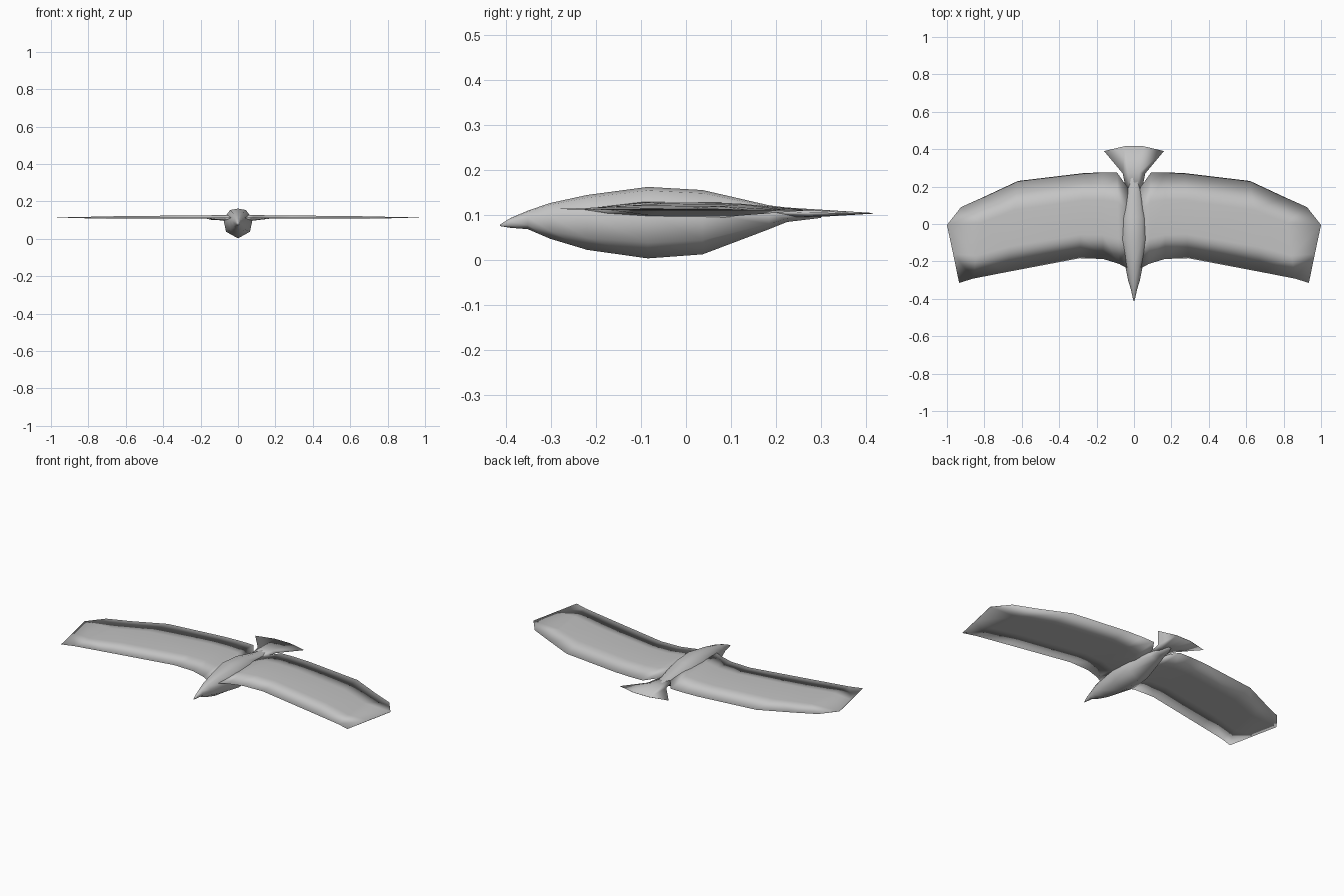
import bpy, bmesh
from mathutils import Vector

cube = bpy.data.objects.get("Cube")
if cube:
    bpy.data.objects.remove(cube, do_unlink=True)

grey = bpy.data.materials.new("plain grey")
grey.use_nodes = True
COLOUR = (0.55, 0.55, 0.55, 1)
grey.diffuse_color = COLOUR
grey.node_tree.nodes["Principled BSDF"].inputs["Base Color"].default_value = COLOUR


def loft(name, rings):
    """Skin a list of equal closed rings, weld collapsed points, shade smooth."""
    bm = bmesh.new()
    loops = [[bm.verts.new(p) for p in ring] for ring in rings]
    n = len(loops[0])
    for a, b in zip(loops, loops[1:]):
        for i in range(n):
            j = (i + 1) % n
            bm.faces.new((a[i], a[j], b[j], b[i]))
    bm.faces.new(loops[0])
    bm.faces.new(loops[-1])
    bmesh.ops.remove_doubles(bm, verts=bm.verts, dist=0.0002)
    bmesh.ops.dissolve_degenerate(bm, edges=bm.edges, dist=0.0002)
    # drop the cap of a ring that closed down to a flat edge
    seen = {}
    for f in list(bm.faces):
        if f.calc_area() < 1e-7:
            bm.faces.remove(f)
    bmesh.ops.recalc_face_normals(bm, faces=bm.faces)
    for f in bm.faces:
        f.smooth = True
    mesh = bpy.data.meshes.new(name)
    bm.to_mesh(mesh)
    bm.free()
    mesh.materials.append(grey)
    ob = bpy.data.objects.new(name, mesh)
    bpy.context.collection.objects.link(ob)
    return ob


# Body: y, half width, bottom z, top z
BODY = [
    (-0.414, 0.001, 0.075, 0.078),
    (-0.390, 0.008, 0.071, 0.093),
    (-0.352, 0.016, 0.068, 0.109),
    (-0.303, 0.031, 0.047, 0.126),
    (-0.220, 0.048, 0.022, 0.144),
    (-0.085, 0.078, 0.003, 0.162),
    (0.037, 0.072, 0.012, 0.155),
    (0.185, 0.043, 0.068, 0.121),
    (0.225, 0.035, 0.084, 0.116),
    (0.300, 0.015, 0.093, 0.110),
]


def body_ring(y, w, zb, zt):
    h = zt - zb
    half = [(0.55 * w, zt - 0.05 * h), (w, zb + 0.64 * h), (0.82 * w, zb + 0.22 * h)]
    return ([(0, y, zt)] + [(x, y, z) for x, z in half] + [(0, y, zb)]
            + [(-x, y, z) for x, z in reversed(half)])


loft("body", [body_ring(*s) for s in BODY])


# Tail fan: centre y, edge y, half width, middle width, edge z, top z, bottom z
TAIL = [
    (0.180, 0.180, 0.042, 0.020, 0.106, 0.119, 0.088),
    (0.275, 0.270, 0.060, 0.028, 0.104, 0.113, 0.094),
    (0.416, 0.390, 0.160, 0.050, 0.1025, 0.1040, 0.1025),
]


def tail_ring(yc, ye, w, m, ze, zt, zb):
    zmt, zmb = zt - 0.25 * (zt - ze), zb + 0.25 * (ze - zb)
    return [(0, yc, zt), (m, yc, zmt), (w, ye, ze), (m, yc, zmb),
            (0, yc, zb), (-m, yc, zmb), (-w, ye, ze), (-m, yc, zmt)]


loft("tail", [tail_ring(*s) for s in TAIL])


# Wings: leading x, y, trailing x, y, top z, bottom z
WING = [
    (0.030, -0.240, 0.030, 0.190, 0.130, 0.090),
    (0.080, -0.213, 0.090, 0.274, 0.127, 0.098),
    (0.165, -0.187, 0.170, 0.276, 0.126, 0.108),
    (0.290, -0.183, 0.270, 0.272, 0.125, 0.110),
    (0.680, -0.257, 0.620, 0.230, 0.121, 0.110),
    (0.860, -0.292, 0.800, 0.146, 0.117, 0.111),
]
# Wing tip outline from leading corner to trailing corner
TIP = [(0.935, -0.315), (0.967, -0.160), (1.000, -0.005), (0.925, 0.090)]


def wing_ring(lx, ly, tx, ty, zt, zb):
    lead, trail = Vector((lx, ly, 0.113)), Vector((tx, ty, 0.110))

    def at(f, z):
        p = lead.lerp(trail, f)
        return (p.x, p.y, z)
    return [tuple(lead), at(0.28, zt), at(0.68, zt - 0.002), tuple(trail),
            at(0.68, zb), at(0.28, zb)]


tip = [(x, y, 0.113) for x, y in TIP]
tip_ring = tip + [tip[2], tip[1]]

for name, side in (("left_wing", 1), ("right_wing", -1)):
    rings = [wing_ring(*s) for s in WING]
    # the tip closes to a thin edge
    thin = [(x, y, z + (0.0006 if i in (1, 2) else -0.0006 if i > 3 else 0))
            for i, (x, y, z) in enumerate(tip_ring)]
    rings.append(thin)
    loft(name, [[(side * x, y, z) for x, y, z in r] for r in rings])
